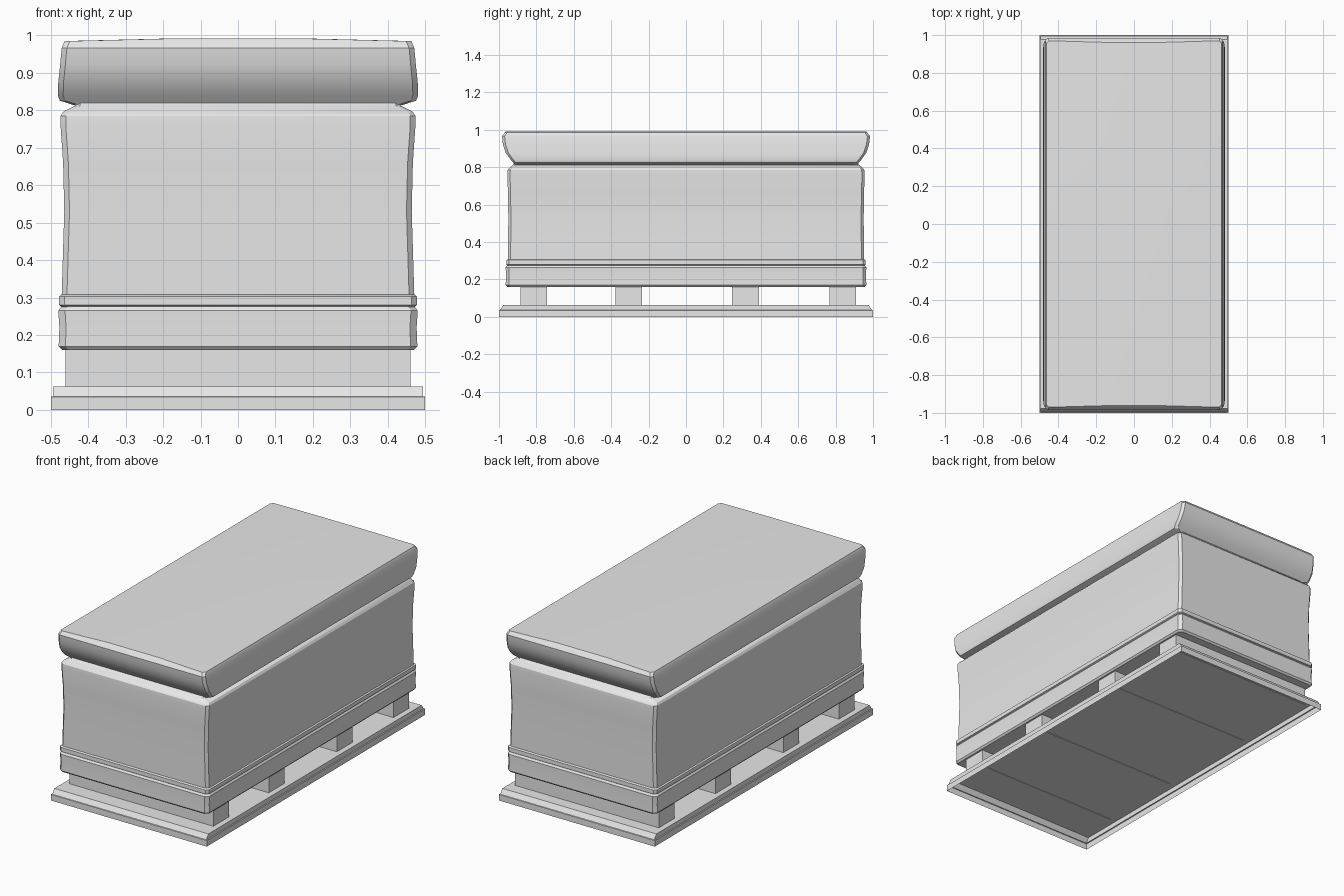
import bpy, bmesh, math

cube = bpy.data.objects.get("Cube")
if cube:
    bpy.data.objects.remove(cube, do_unlink=True)

stone = bpy.data.materials.new("grey stone")
stone.use_nodes = True
GREY = (0.8, 0.8, 0.8, 1)
stone.diffuse_color = GREY
stone.node_tree.nodes["Principled BSDF"].inputs["Base Color"].default_value = GREY


def finish(bm, name, smooth=True):
    bmesh.ops.recalc_face_normals(bm, faces=bm.faces)
    mesh = bpy.data.meshes.new(name)
    bm.to_mesh(mesh)
    bm.free()
    obj = bpy.data.objects.new(name, mesh)
    bpy.context.collection.objects.link(obj)
    mesh.materials.append(stone)
    if smooth:
        bpy.ops.object.select_all(action='DESELECT')
        obj.select_set(True)
        bpy.context.view_layer.objects.active = obj
        bpy.ops.object.shade_smooth_by_angle(angle=math.radians(28))
    return obj


def ring(hx, hy, c):
    """Rectangle outline, with cut corners when c is above zero."""
    if c == 0:
        return [(hx, -hy), (hx, hy), (-hx, hy), (-hx, -hy)]
    return [(hx - c, -hy), (hx, -hy + c), (hx, hy - c), (hx - c, hy),
            (-hx + c, hy), (-hx, hy - c), (-hx, -hy + c), (-hx + c, -hy)]


def loft(name, levels, corner, bottom=True, smooth=True):
    """Stack outlines given as (z, half width, half length)."""
    bm = bmesh.new()
    rings = [[bm.verts.new((x, y, z)) for x, y in ring(hx, hy, corner)]
             for z, hx, hy in levels]
    for a, b in zip(rings, rings[1:]):
        for i in range(len(a)):
            j = (i + 1) % len(a)
            bm.faces.new((a[i], a[j], b[j], b[i]))
    bm.faces.new(rings[-1])
    if bottom:
        bm.faces.new(rings[0][::-1])
    return finish(bm, name, smooth)


# Ground slab, hollow underneath, with sloped end edges
loft("base_slab", [(0, 0.5, 1.0), (0.035, 0.5, 1.0),
                   (0.036, 0.494, 0.995), (0.063, 0.494, 0.977)],
     0, bottom=False, smooth=False)

# Four support bars across the slab
for n, y in enumerate((-0.813, -0.305, 0.318, 0.837)):
    loft_obj = loft(f"support_bar_{n + 1}",
                    [(0.06, 0.461, 0.071), (0.168, 0.461, 0.071)], 0, smooth=False)
    loft_obj.location.y = y

# Plinth band below the chest
loft("lower_band", [(0.16, 0.47, 0.955), (0.17, 0.479, 0.964), (0.22, 0.477, 0.963),
                    (0.265, 0.48, 0.964), (0.276, 0.472, 0.956)], 0.018)

# Thin moulding above the band
loft("thin_moulding", [(0.274, 0.47, 0.953), (0.28, 0.478, 0.961),
                       (0.303, 0.478, 0.961), (0.308, 0.47, 0.953)], 0.014)

# Chest with gently hollow sides and a sloped shoulder
loft("chest_body", [(0.3, 0.471, 0.951), (0.4, 0.468, 0.951), (0.53, 0.464, 0.95),
                    (0.66, 0.467, 0.952), (0.76, 0.474, 0.955), (0.785, 0.474, 0.953),
                    (0.797, 0.466, 0.945), (0.812, 0.436, 0.925),
                    (0.83, 0.432, 0.915)], 0.014)

# Heavy lid, flared at the ends, with a faintly crowned top
loft("lid", [(0.812, 0.432, 0.915), (0.826, 0.476, 0.925), (0.84, 0.481, 0.937),
             (0.875, 0.48, 0.963), (0.922, 0.475, 0.979), (0.966, 0.471, 0.984),
             (0.985, 0.463, 0.97), (0.992, 0.18, 0.962)], 0.014)
